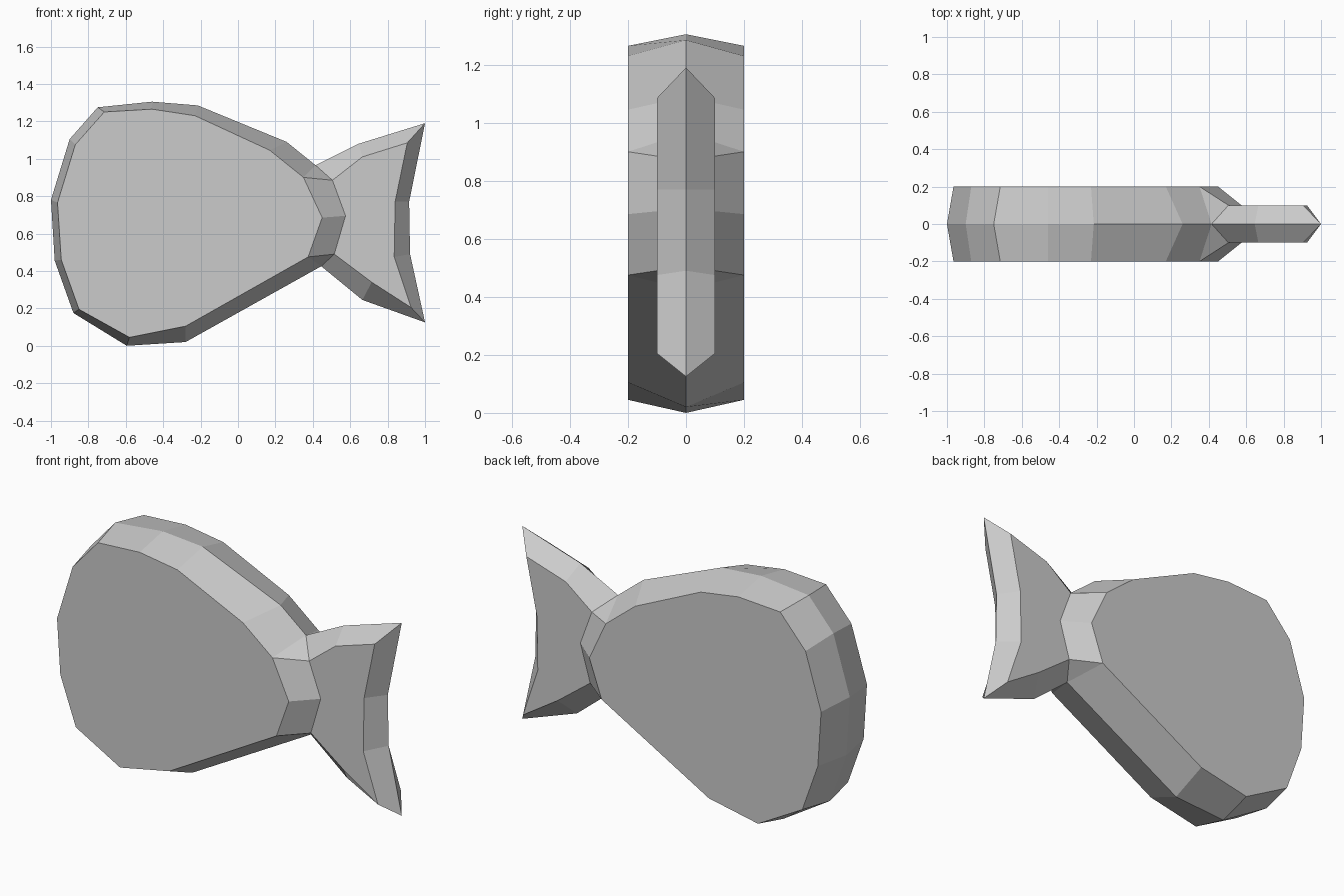
import bpy, bmesh

if "Cube" in bpy.data.objects:
    bpy.data.objects.remove(bpy.data.objects["Cube"])


def bevelled_plate(name, face, rim, half, neck=()):
    """Flat plate in XZ: a face outline at y=+-half, sloping to a rim outline.
    Rim points with a third value lie at that depth instead of y=0.
    Neck points only extend the flat face and leave that edge open."""
    bm = bmesh.new()
    n = len(rim)
    spans = n - 1 if neck else n
    for side in (-1, 1):
        f = []
        for i, (x, z) in enumerate(face):
            same = i and face[i] == face[i - 1]
            f.append(f[-1] if same else bm.verts.new((x, side * half, z)))
        r = [bm.verts.new((p[0], side * (p[2] if len(p) > 2 else 0), p[1])) for p in rim]
        cap = list(dict.fromkeys(f)) + [bm.verts.new((x, side * half, z)) for x, z in neck]
        polys = [cap]
        for i in range(spans):
            j = (i + 1) % n
            polys.append(list(dict.fromkeys([f[j], f[i], r[i], r[j]])))
        for p in polys:
            bm.faces.new(p if side > 0 else p[::-1])
    bmesh.ops.remove_doubles(bm, verts=bm.verts, dist=0.001)
    me = bpy.data.meshes.new(name)
    bm.to_mesh(me)
    bm.free()
    ob = bpy.data.objects.new(name, me)
    bpy.context.collection.objects.link(ob)
    return ob


# Body: flat sides, bevelled rim, stepping down to the tail at the neck
body_face = [(-.715, 1.25), (-.46, 1.265), (-.23, 1.23), (.17, 1.045),
             (.35, .90), (.35, .90), (.45, .685), (.375, .475), (.375, .475),
             (-.28, .105), (-.58, .045), (-.85, .195), (-.945, .46),
             (-.965, .765), (-.87, 1.075)]
body_rim = [(-.75, 1.275), (-.46, 1.305), (-.215, 1.285), (.26, 1.09),
            (.415, .965), (.505, .885, .1), (.575, .695, .1), (.515, .49, .1),
            (.445, .425), (-.28, .02), (-.595, 0), (-.88, .175),
            (-.98, .455), (-1, .78), (-.9, 1.105)]
bevelled_plate("fish_body", body_face, body_rim, 0.2)

# Tail fin: thinner forked plate with a sharp rim
tail_face = [(.505, .885), (.665, 1.01), (.905, 1.085), (.84, .77),
             (.835, .475), (.925, .205), (.715, .34), (.515, .49)]
tail_rim = [(.415, .965), (.645, 1.08), (1, 1.19), (.915, .77),
            (.92, .49), (1, .125), (.665, .245), (.445, .425)]
bevelled_plate("tail_fin", tail_face, tail_rim, 0.1, neck=[(.575, .695)])
